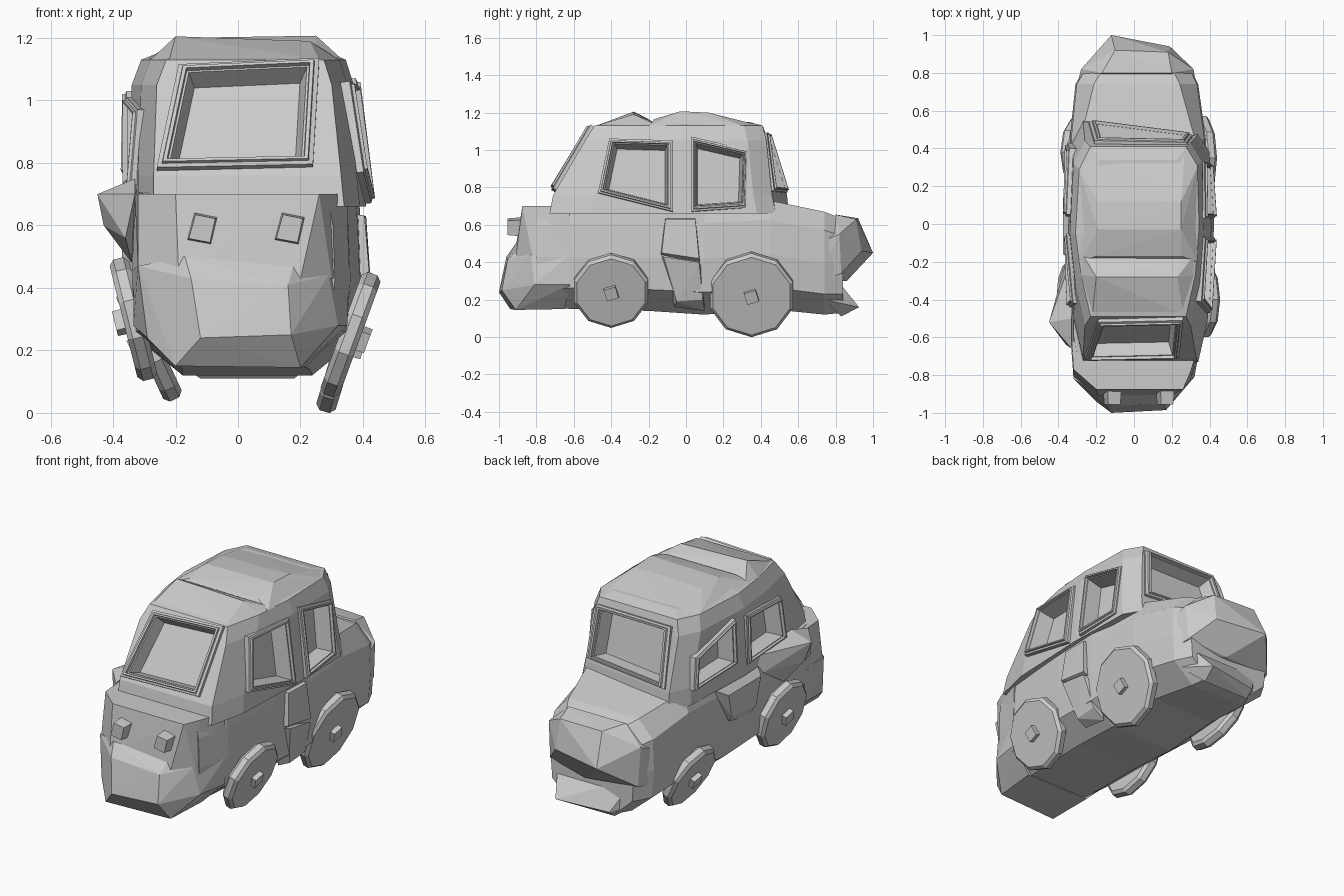
import bpy, bmesh, math
from mathutils import Vector, Matrix


def finish(name, bm):
    bmesh.ops.recalc_face_normals(bm, faces=bm.faces)
    me = bpy.data.meshes.new(name)
    bm.to_mesh(me)
    bm.free()
    ob = bpy.data.objects.new(name, me)
    bpy.context.collection.objects.link(ob)
    return ob


def loft(name, rings, cap_start=True):
    bm = bmesh.new()
    vs = [[bm.verts.new(p) for p in r] for r in rings]
    n = len(vs[0])
    for a, b in zip(vs, vs[1:]):
        for i in range(n):
            j = (i + 1) % n
            bm.faces.new((a[i], a[j], b[j], b[i]))
    if cap_start:
        bm.faces.new(vs[0][::-1])
    bm.faces.new(vs[-1])
    return finish(name, bm)


def hull(name, pts):
    bm = bmesh.new()
    for p in pts:
        bm.verts.new(p)
    bmesh.ops.convex_hull(bm, input=bm.verts)
    bmesh.ops.dissolve_limit(bm, angle_limit=0.02, verts=bm.verts, edges=bm.edges)
    return finish(name, bm)


# Lower body: chunky cross-sections from behind the nose to the tail
stations = [  # y, left, right, bottom, top, top chamfer
    (-.80, -.30, .31, .16, .695, .04),
    (-.60, -.34, .36, .15, .705, .03),
    (-.20, -.34, .39, .14, .71, .02),
    (.10, -.34, .40, .12, .72, .02),
    (.45, -.34, .38, .15, .73, .08),
    (.74, -.31, .34, .12, .67, .15),
    (.84, -.25, .29, .13, .63, .18)]


def body_ring(y, l, r, b, t, c):
    half = [(.28, 0), (.48, .2), (.5, .5), (.49, .82), (.5 - c, 1)]
    uv = half + [(-u, v) for u, v in reversed(half)]
    return [((l + r) / 2 + u * (r - l), y, b + v * (t - b)) for u, v in uv]


body = loft("lower_body", [body_ring(*s) for s in stations])

# Nose: upper block carrying the lights, with a jutting lower bumper block
hull("nose_upper", [(-.20, -.875, .70), (.26, -.875, .70), (-.32, -.77, .70), (.30, -.78, .70),
                    (-.19, -.915, .45), (.20, -.91, .43), (-.32, -.81, .45), (.30, -.82, .43),
                    (-.32, -.62, .44), (.355, -.62, .44), (-.33, -.62, .70), (.35, -.62, .70)])
hull("nose_lower", [(-.17, -.91, .50), (.18, -.895, .48), (-.15, -.96, .43), (.16, -.955, .41),
                    (-.32, -.82, .47), (.29, -.83, .44), (-.12, -1, .24), (.17, -.985, .25),
                    (-.29, -.85, .24), (.32, -.81, .28), (-.2, -.94, .15), (.2, -.91, .145),
                    (-.2, -.65, .15), (.22, -.65, .15), (-.335, -.62, .28), (.35, -.62, .28),
                    (-.335, -.62, .46), (.355, -.62, .44)])

# Cabin: chamfered rings from the belt line to the roof
levels = [  # z, left, right, front, back left, back right
    (.66, -.34, .41, -.73, .55, .48),
    (.76, -.34, .40, -.71, .54, .46),
    (1.05, -.33, .37, -.54, .44, .43),
    (1.13, -.30, .345, -.49, .41, .41),
    (1.15, -.25, .30, -.40, .34, .34)]


def cabin_ring(z, l, r, f, bl, br):
    c = .07
    return [(l + c, f, z), (r - c, f, z), (r - .02, f + .22, z), (r, -.02, z), (r - .01, br - .1, z),
            (r - c, br, z), (l + c, bl, z), (l + .01, bl - .12, z), (l - .01, -.05, z), (l + .02, f + .22, z)]


cabin = loft("cabin", [cabin_ring(*lv) for lv in levels])

# Roof: two wide crests with a shallow dip between them
hull("roof_front_crest", [(-.22, -.48, 1.13), (.26, -.48, 1.13), (-.28, -.27, 1.13), (.32, -.27, 1.13),
                          (-.28, -.15, 1.13), (.33, -.15, 1.13), (-.2, -.28, 1.205), (.23, -.28, 1.19),
                          (-.2, -.2, 1.165), (.24, -.2, 1.16)])
hull("roof_rear_crest", [(-.29, -.2, 1.13), (.335, -.2, 1.13), (-.29, .28, 1.13), (.335, .3, 1.13),
                         (-.22, .40, 1.13), (.27, .40, 1.13), (-.2, -.17, 1.165), (.25, -.17, 1.165),
                         (-.19, -.03, 1.20), (.25, -.03, 1.207), (-.19, .12, 1.19), (.25, .12, 1.2)])


# Windows: stepped frame with a recessed pane, set in a pocket
def window(name, corners, depth=.08):
    P = [Vector(c) for c in corners]
    mid = sum(P, Vector()) / 4
    n = (P[2] - P[0]).cross(P[3] - P[1]).normalized()
    if n.dot(mid - Vector((0, 0, .85))) < 0:
        n = -n

    def ring(s, o):
        return [mid + (p - mid) * s + n * o for p in P]
    cutter = loft("window_cutter", [ring(.87, .15), ring(.87, -.02 - depth)])
    for ob in (body, cabin):
        m = ob.modifiers.new("pocket", "BOOLEAN")
        m.operation, m.object, m.solver = "DIFFERENCE", cutter, "EXACT"
        bpy.context.view_layer.objects.active = ob
        bpy.ops.object.modifier_apply(modifier=m.name)
    bpy.data.objects.remove(cutter)
    loft(name, [ring(s, o) for s, o in ((1, -.05), (1, .012), (.94, .016), (.93, .026),
                                       (.88, .026), (.87, .01), (.84, .01), (.75, -depth))], False)


window("windshield", [(-.26, -.71, .78), (.24, -.70, .79), (.26, -.50, 1.13), (-.19, -.51, 1.11)], .06)
window("rear_window", [(-.24, .53, .77), (.31, .46, .78), (.28, .42, 1.09), (-.21, .43, 1.09)], .06)
window("right_front_window", [(.39, -.47, .77), (.415, -.07, .67), (.365, -.07, 1.05), (.345, -.41, 1.06)])
window("right_rear_window", [(.415, .03, .67), (.395, .32, .69), (.36, .33, 1.0), (.365, .03, 1.07)])
window("left_front_window", [(-.33, -.44, .73), (-.345, -.06, .72), (-.345, -.05, 1.01), (-.31, -.42, .97)])
window("left_rear_window", [(-.35, .04, .77), (-.34, .43, .75), (-.33, .40, .93), (-.345, .05, 1.03)])


# Wheels: thin bevelled discs, tops leaning outward, each with a square hub
def wheel(name, centre, radius, tilt):
    t = math.radians(tilt)
    side = 1 if centre[0] > 0 else -1
    axis = Vector((side * math.cos(t), 0, -math.sin(t)))
    M = Matrix.Translation(centre) @ axis.to_track_quat('Z', 'Y').to_matrix().to_4x4()
    bm = bmesh.new()
    bmesh.ops.create_cone(bm, cap_ends=True, segments=10, radius1=radius, radius2=radius, depth=.065)
    rim = [e for e in bm.edges if abs(e.verts[0].co.z - e.verts[1].co.z) < .01]
    bmesh.ops.bevel(bm, geom=rim, offset=.016, segments=1, affect='EDGES')
    bm.transform(M)
    finish(name, bm)
    hub = bmesh.new()
    bmesh.ops.create_cube(hub, size=.065)
    hub.transform(M @ Matrix.Translation((0, 0, .028)) @ Matrix.Rotation(.3, 4, 'Z'))
    finish(name + "_hub", hub)


wheel("front_right_wheel", (.36, -.40, .25), .208, 20)
wheel("rear_right_wheel", (.345, .35, .228), .234, 17)
wheel("front_left_wheel", (-.335, -.40, .30), .20, 14)
wheel("rear_left_wheel", (-.285, .38, .22), .195, 25)

# Headlights
for side, x in (("left", -.115), ("right", .165)):
    hull(side + "_headlight", [(x + dx * k, y, .592 + dz * k) for y, k in ((-.86, 1), (-.955, .85))
                               for dx, dz in ((-.05, -.04), (.03, -.055), (.05, .035), (-.025, .05))])

# Tail: upper bulge and lower lip with a notch between them
hull("tail_bulge", [(-.12, 1, .45), (.19, .94, .46), (-.1, .92, .635), (.18, .91, .63),
                    (-.28, .82, .55), (.315, .82, .55), (-.27, .83, .32), (.30, .83, .34), (.05, .86, .3),
                    (-.31, .7, .5), (.335, .7, .5), (-.31, .7, .3), (.335, .7, .3),
                    (-.17, .8, .655), (.2, .8, .655)])
hull("tail_lip", [(-.12, .88, .15), (.2, .925, .16), (-.12, .83, .11), (.18, .83, .11),
                  (-.25, .74, .2), (.29, .74, .2), (-.22, .78, .34), (.28, .78, .34),
                  (.335, .6, .34), (-.31, .6, .34)])

# Right door panel below the window pillar
hull("right_door_panel_upper", [(.36, -.11, .64), (.36, .05, .64), (.405, -.11, .63), (.41, .05, .63),
                                (.42, -.13, .45), (.425, .07, .42), (.36, .08, .38), (.36, -.14, .43)])
hull("right_door_panel_lower", [(.36, -.14, .43), (.42, -.12, .43), (.425, .07, .40), (.36, .09, .36),
                                (.30, -.06, .16), (.37, -.05, .19), (.30, .10, .14), (.37, .09, .2)])

# Left fender bulge and door panel
hull("left_fender_bulge", [(-.45, -.52, .70), (-.43, -.48, .60), (-.36, -.64, .56), (-.33, -.66, .70),
                           (-.32, -.15, .72), (-.36, -.2, .62), (-.34, -.42, .48), (-.33, -.5, .75)])
hull("left_door_panel", [(-.32, -.2, .67), (-.375, -.16, .62), (-.375, .14, .62), (-.32, .22, .67),
                         (-.37, -.12, .46), (-.365, .1, .48), (-.31, -.1, .36), (-.31, .08, .40)])
